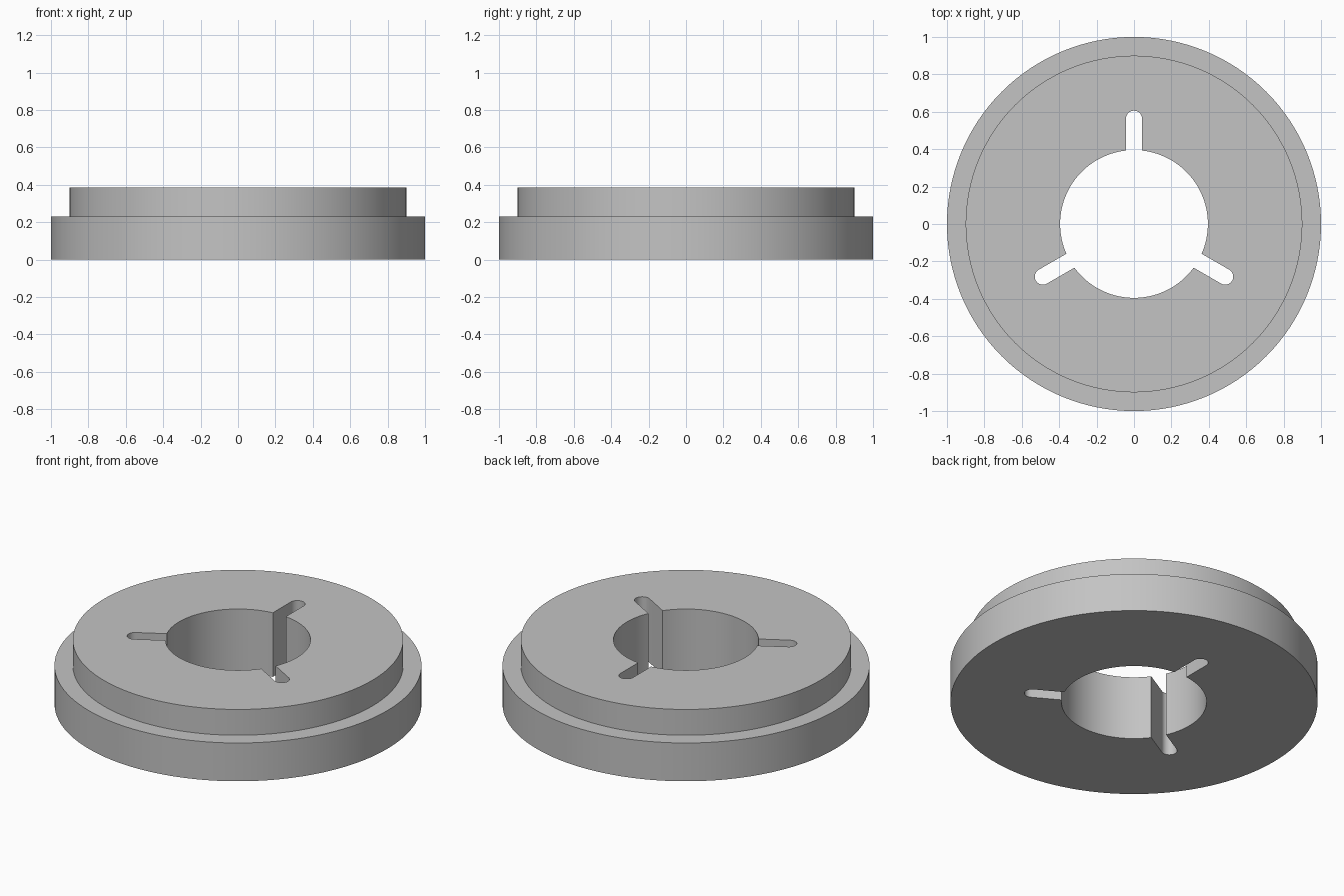
import bpy, bmesh, math
from mathutils import Vector, Matrix

if "Cube" in bpy.data.objects:
    bpy.data.objects.remove(bpy.data.objects["Cube"], do_unlink=True)

OUTER, RIM, BORE = 1.0, 0.9, 0.395
LEDGE, TOP = 0.23, 0.385
SLOT_HALF, SLOT_END = 0.043, 0.563
SEGMENTS = 128

grey = bpy.data.materials.new("plain grey")
grey.use_nodes = True
colour = (0.55, 0.55, 0.55, 1)
grey.diffuse_color = colour
grey.node_tree.nodes["Principled BSDF"].inputs["Base Color"].default_value = colour


def arc(radius, start, end, steps, centre=0.0):
    """Points on an arc whose centre lies on the x axis."""
    angles = [start + (end - start) * i / steps for i in range(steps + 1)]
    return [Vector((centre + radius * math.cos(a), radius * math.sin(a), 0)) for a in angles]


def bore_outline():
    """Round bore with three round-ended slots, one pointing to the back."""
    mouth = math.asin(SLOT_HALF / BORE)
    third = math.tau / 3
    sector = arc(SLOT_HALF, -math.pi / 2, math.pi / 2, 16, SLOT_END)
    sector += arc(BORE, mouth, third - mouth, 36)
    points = []
    for k in range(3):
        turn = Matrix.Rotation(math.pi / 2 + k * third, 3, "Z")
        points += [turn @ p for p in sector]
    return points


bm = bmesh.new()


def add_loop(points, z):
    return [bm.verts.new((p.x, p.y, z)) for p in points]


def wall(a, b):
    n = len(a)
    for i in range(n):
        j = (i + 1) % n
        bm.faces.new((a[i], a[j], b[j], b[i]))


def loop_edges(loop):
    return [bm.edges.get((loop[i - 1], loop[i])) for i in range(len(loop))]


# Stepped outer wall
circle = arc(1.0, 0, math.tau, SEGMENTS)[:-1]
steps = [(OUTER, 0), (OUTER, LEDGE), (RIM, LEDGE), (RIM, TOP)]
outer = [add_loop([p * r for p in circle], z) for r, z in steps]
for low, high in zip(outer, outer[1:]):
    wall(low, high)

# Slotted bore wall
hole = bore_outline()
bore_low, bore_high = add_loop(hole, 0), add_loop(hole, TOP)
wall(bore_low, bore_high)

# Flat underside and top
for rim, bore in ((outer[0], bore_low), (outer[-1], bore_high)):
    bmesh.ops.triangle_fill(bm, edges=loop_edges(rim) + loop_edges(bore), use_beauty=True)

bmesh.ops.recalc_face_normals(bm, faces=bm.faces[:])
mesh = bpy.data.meshes.new("stepped_ring")
bm.to_mesh(mesh)
bm.free()
mesh.materials.append(grey)

ring = bpy.data.objects.new("stepped_ring", mesh)
bpy.context.collection.objects.link(ring)
bpy.ops.object.select_all(action="DESELECT")
ring.select_set(True)
bpy.context.view_layer.objects.active = ring
bpy.ops.object.shade_smooth_by_angle(angle=math.radians(30))
